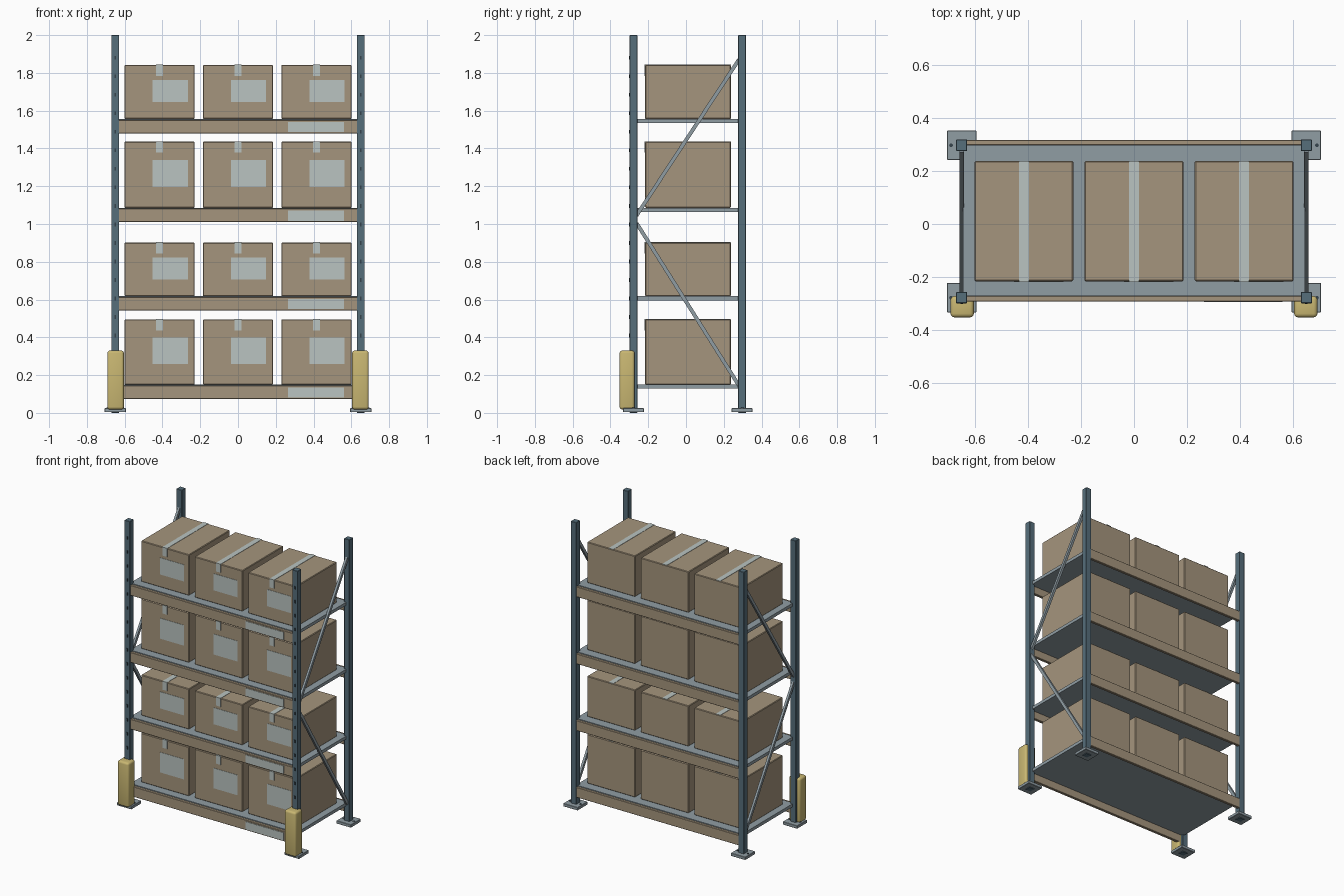
import bpy, bmesh, math
from mathutils import Vector

if "Cube" in bpy.data.objects:
    bpy.data.objects.remove(bpy.data.objects["Cube"])


def mat(name, hexcol):
    def lin(c):
        c /= 255
        return c / 12.92 if c <= 0.04045 else ((c + 0.055) / 1.055) ** 2.4
    m = bpy.data.materials.new(name)
    m.diffuse_color = (*[lin(int(hexcol[i:i + 2], 16)) for i in (0, 2, 4)], 1)
    m.use_nodes = True
    m.node_tree.nodes["Principled BSDF"].inputs["Base Color"].default_value = m.diffuse_color
    return m


STEEL = mat("slate blue steel", "566E7B")
GREY = mat("grey metal", "909DA4")
CARD = mat("cardboard tan", "A5957D")
LABEL = mat("pale label", "BAC4C1")
YELLOW = mat("guard yellow", "C9B772")
DARK = mat("dark slot", "35434C")


def box(name, x, y, z, m, bevel=0, segs=1):
    """Box from (min, max) ranges."""
    lo = Vector((x[0], y[0], z[0]))
    size = Vector((x[1], y[1], z[1])) - lo
    bm = bmesh.new()
    bmesh.ops.create_cube(bm, size=1)
    for v in bm.verts:
        v.co = Vector([v.co[i] * size[i] for i in range(3)])
    if bevel:
        bmesh.ops.bevel(bm, geom=bm.edges[:], offset=bevel, segments=segs,
                        profile=0.5, affect='EDGES')
    return finish(name, bm, lo + size / 2, m, segs > 1)


def finish(name, bm, loc, m, smooth=False):
    me = bpy.data.meshes.new(name)
    bm.to_mesh(me)
    bm.free()
    me.materials.append(m)
    for p in me.polygons:
        p.use_smooth = smooth
    ob = bpy.data.objects.new(name, me)
    ob.location = loc
    bpy.context.collection.objects.link(ob)
    return ob


def span(c, w):
    return (c - w / 2, c + w / 2)


def bolt(name, x, y, z0, z1, r):
    bm = bmesh.new()
    bmesh.ops.create_cone(bm, cap_ends=True, segments=12, radius1=r, radius2=r, depth=z1 - z0)
    finish(name, bm, (x, y, (z0 + z1) / 2), DARK)


def brace(name, x, a, b, w):
    """Square bar in the side plane from a to b, each (y, z)."""
    dy, dz = b[0] - a[0], b[1] - a[1]
    ob = box(name, span(x, w * 0.8), span((a[0] + b[0]) / 2, w),
             span((a[1] + b[1]) / 2, math.hypot(dy, dz)), GREY)
    ob.rotation_euler.x = math.atan2(-dy, dz)


PX, YF, YB, PW = 0.65, -0.278, 0.297, 0.042

for side, s in (("left", -1), ("right", 1)):
    for end, y in (("front", YF), ("back", YB)):
        # uprights, foot plates and anchor bolts
        box(f"{end}_{side}_post", span(s * PX, PW), span(y, PW), (0, 2), STEEL, 0.002)
        box(f"{end}_{side}_foot_plate", span(s * PX, 0.112), span(y, 0.11), (0.004, 0.025), GREY, 0.002)
        for k in (-1, 1):
            bolt(f"{end}_{side}_anchor_bolt", s * PX + k * 0.04, y, 0.02, 0.028, 0.007)
    # slots up the front uprights
    for i in range(16):
        box(f"{side}_post_slot", span(s * PX, 0.01), (YF - PW / 2 - 0.003, YF - PW / 2 + 0.002),
            span(0.41 + i * 0.098, 0.02), DARK)
    # yellow column guards
    box(f"{side}_column_guard", span(s * 0.648, 0.088), (-0.352, -0.272), (0.018, 0.33), YELLOW, 0.014, 3)
    # diagonal side braces
    brace(f"{side}_upper_brace", s * PX, (-0.262, 1.045), (0.28, 1.87), 0.02)
    brace(f"{side}_lower_brace", s * PX, (-0.262, 1.005), (0.28, 0.145), 0.02)

# shelf levels: deck top height and carton height
for n, (z, h) in enumerate(((0.15, 0.345), (0.618, 0.284), (1.086, 0.35), (1.556, 0.286)), 1):
    box(f"shelf_{n}_deck", (-0.645, 0.645), (-0.272, 0.298), (z - 0.022, z), GREY)
    for end, y in (("front", (-0.292, -0.272)), ("back", (0.298, 0.317))):
        box(f"shelf_{n}_{end}_beam", (-0.631, 0.631), y, (z - 0.076, z - 0.005), CARD, 0.002)
    box(f"shelf_{n}_beam_label", (0.264, 0.56), (-0.295, -0.29), (z - 0.069, z - 0.015), LABEL)

    # cartons with tape and a shipping label
    for c in (-0.415, 0, 0.415):
        top, yf, yb = z + h, -0.216, 0.238
        box(f"shelf_{n}_carton", span(c, 0.372), (yf, yb), (z, top), CARD, 0.004)
        box(f"shelf_{n}_carton_top_tape", span(c, 0.036), (yf - 0.003, yb), (top - 0.001, top + 0.002), LABEL)
        box(f"shelf_{n}_carton_front_tape", span(c, 0.036), (yf - 0.003, yf + 0.001), (top - 0.058, top + 0.002), LABEL)
        box(f"shelf_{n}_carton_label", span(c + 0.056, 0.186), (yf - 0.002, yf + 0.001),
            span(top - 0.48 * h, 0.41 * h), LABEL)
